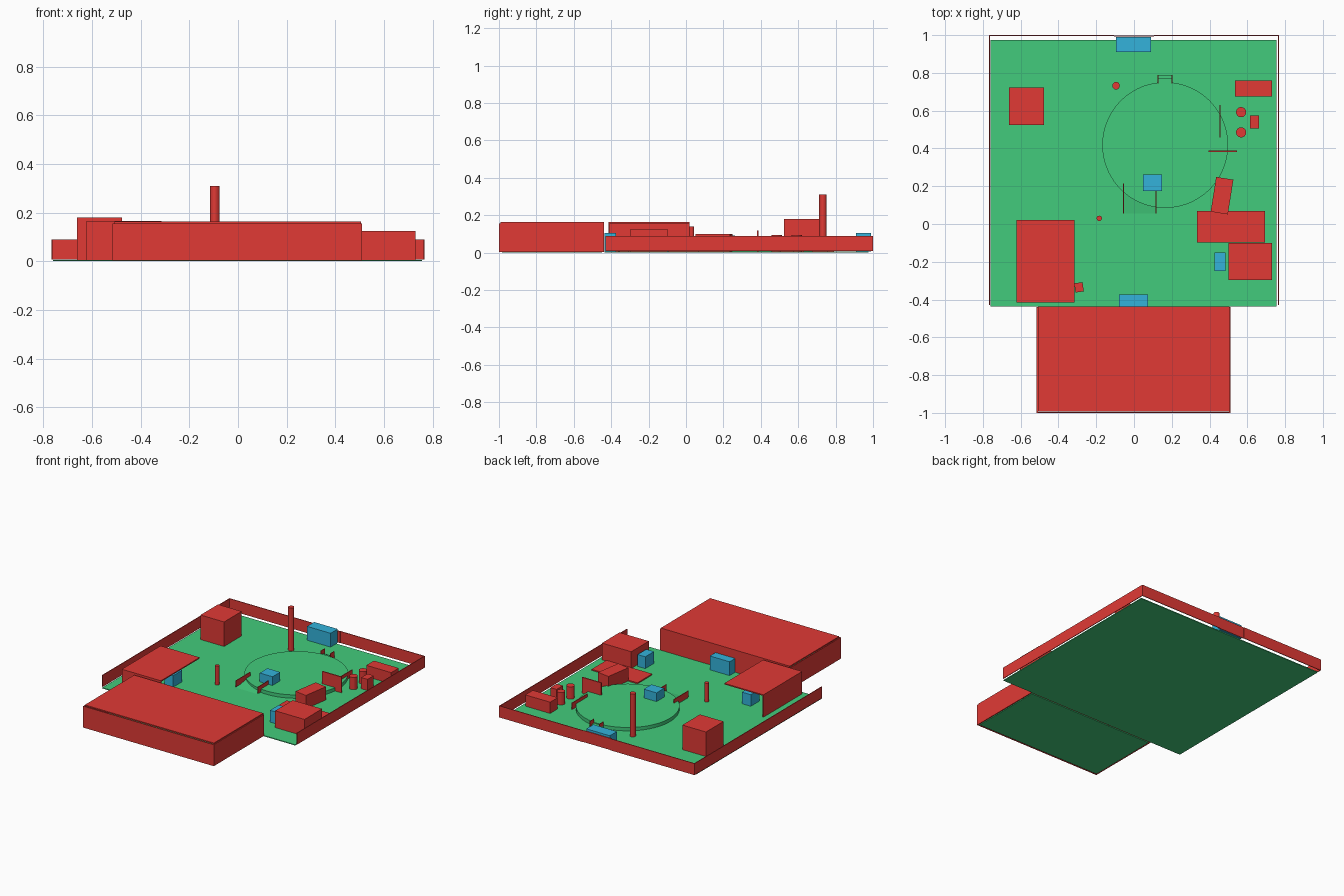
import bpy, bmesh
from math import radians
from mathutils import Matrix

if "Cube" in bpy.data.objects:
    bpy.data.objects.remove(bpy.data.objects["Cube"])


def material(name, rgb):
    m = bpy.data.materials.new(name)
    m.diffuse_color = (*rgb, 1)
    m.use_nodes = True
    m.node_tree.nodes["Principled BSDF"].inputs["Base Color"].default_value = m.diffuse_color
    return m


RED = material("red", (0.75, 0.042, 0.036))
GREEN = material("green", (0.055, 0.60, 0.20))
BLUE = material("blue", (0.033, 0.45, 0.71))


def finish(bm, name, mat):
    me = bpy.data.meshes.new(name)
    bm.to_mesh(me)
    bm.free()
    me.materials.append(mat)
    ob = bpy.data.objects.new(name, me)
    bpy.context.collection.objects.link(ob)
    return ob


def box(name, x0, x1, y0, y1, z0, z1, mat=RED, turn=0):
    bm = bmesh.new()
    bmesh.ops.create_cube(bm, size=1, matrix=Matrix.Diagonal((x1 - x0, y1 - y0, z1 - z0, 1)))
    ob = finish(bm, name, mat)
    ob.location = ((x0 + x1) / 2, (y0 + y1) / 2, (z0 + z1) / 2)
    ob.rotation_euler.z = radians(turn)
    return ob


def cylinder(name, x, y, r, z0, z1, sides=16, mat=RED):
    bm = bmesh.new()
    bmesh.ops.create_cone(bm, cap_ends=True, segments=sides, radius1=r, radius2=r, depth=z1 - z0)
    ob = finish(bm, name, mat)
    ob.location = (x, y, (z0 + z1) / 2)
    return ob


F = 0.006  # floor level

# Floors
box("yard_floor", -0.76, 0.755, -0.437, 0.975, 0.0, F, GREEN)
box("house_floor", -0.503, 0.5, -0.985, -0.449, 0.0, F, GREEN)

# Perimeter walls with a slightly recessed gate
for s, side in ((-1, "left"), (1, "right")):
    xs = sorted((s * 0.762, s * 0.767))
    box(side + "_yard_wall", *xs, -0.43, 1.0, 0.008, 0.09)
    xs = sorted((s * 0.105, s * 0.765))
    box(side + "_back_wall", *xs, 0.995, 1.0, 0.008, 0.09)
box("gate", -0.107, 0.107, 0.992, 0.997, 0.008, 0.09)
box("gate_zone", -0.095, 0.09, 0.91, 0.99, F, 0.104, BLUE)

# House shell
box("house_roof", -0.508, 0.505, -0.992, -0.438, 0.155, 0.163)
box("house_front_wall", -0.515, 0.51, -1.0, -0.994, 0.003, 0.155)
box("house_back_wall", -0.515, 0.51, -0.445, -0.439, 0.003, 0.155)
box("house_left_wall", -0.515, -0.509, -1.0, -0.439, 0.003, 0.155)
box("house_right_wall", 0.504, 0.51, -1.0, -0.439, 0.003, 0.155)
box("door_zone", -0.08, 0.075, -0.437, -0.374, F, 0.104, BLUE)

# Carport open toward the yard
box("carport_roof", -0.622, -0.315, -0.415, 0.02, 0.157, 0.165)
box("carport_left_wall", -0.622, -0.614, -0.415, 0.02, F, 0.16)
box("carport_front_wall", -0.622, -0.315, -0.415, -0.408, F, 0.16)
box("carport_zone", -0.46, -0.39, -0.17, -0.07, F, 0.088, BLUE)
box("carport_bin", -0.313, -0.269, -0.36, -0.311, F, 0.06, turn=8)

# Sheds, crates and benches
box("tall_shed", -0.662, -0.477, 0.525, 0.722, F, 0.18)
box("low_shed", 0.5, 0.73, -0.297, -0.1, F, 0.125)
box("shed_zone", 0.425, 0.485, -0.248, -0.15, F, 0.09, BLUE)
box("patio_slab", 0.333, 0.693, -0.097, 0.07, F, 0.014)
box("angled_table", 0.42, 0.512, 0.057, 0.243, F, 0.1, turn=-9)
box("corner_bench", 0.535, 0.73, 0.675, 0.76, F, 0.086)
box("small_crate", 0.614, 0.663, 0.505, 0.575, F, 0.085)
box("tall_screen", 0.395, 0.546, 0.38, 0.388, F, 0.118)
box("low_screen", 0.453, 0.458, 0.458, 0.63, F, 0.052)

# Posts and barrels
cylinder("tall_post", -0.095, 0.732, 0.02, F, 0.31)
cylinder("short_post", -0.184, 0.03, 0.014, F, 0.14)
for i, y in enumerate((0.485, 0.592)):
    cylinder(f"barrel_{i + 1}", 0.567, y, 0.027, F, 0.093)

# Round platform with ramp, rails and steps
cylinder("round_platform", 0.165, 0.418, 0.333, F, 0.03, 72, GREEN)
box("platform_zone", 0.048, 0.148, 0.175, 0.262, 0.03, 0.092, BLUE)
bm = bmesh.new()
ring = [bm.verts.new((-0.055, y, z)) for y, z in ((0.055, F), (0.21, F), (0.21, 0.029))]
face = bm.faces.new(ring)
ext = bmesh.ops.extrude_face_region(bm, geom=[face])
bmesh.ops.translate(bm, vec=(0.17, 0, 0), verts=[v for v in ext["geom"] if isinstance(v, bmesh.types.BMVert)])
bmesh.ops.recalc_face_normals(bm, faces=bm.faces)
finish(bm, "ramp", GREEN)
box("ramp_rail_left", -0.058, -0.053, 0.055, 0.215, 0.012, 0.056)
box("ramp_rail_right", 0.113, 0.118, 0.055, 0.175, 0.012, 0.056)
for i, z in enumerate((0.024, 0.016)):
    box(f"back_step_{i + 1}", 0.125, 0.202, 0.745, 0.772 + 0.018 * i, F, z, GREEN)
for name, x in (("left", 0.125), ("right", 0.199)):
    box(f"step_rail_{name}", x, x + 0.004, 0.745, 0.79, F, 0.052)
